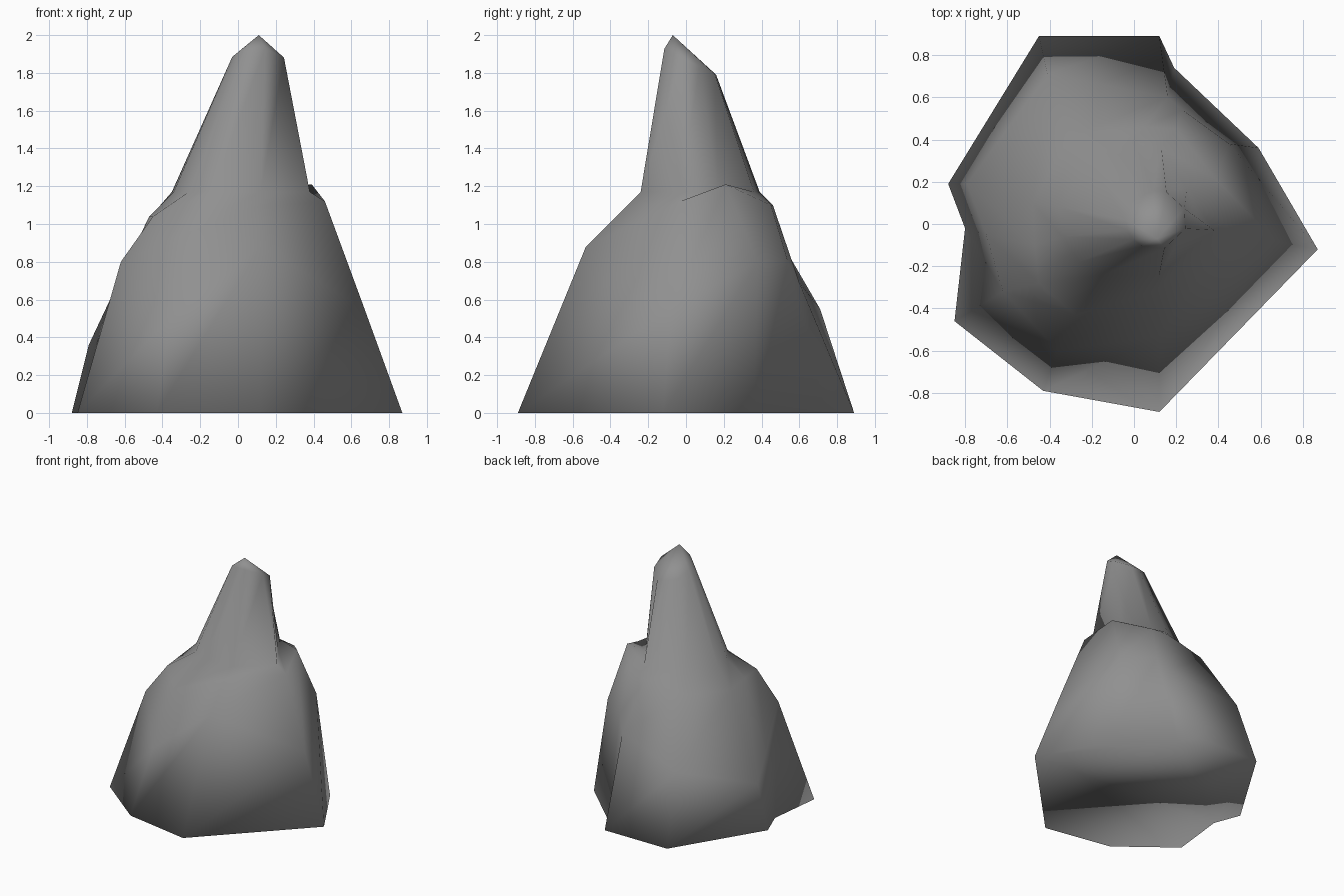
import bpy, bmesh, math

# Ridge columns, counter-clockwise from the right side:
# (base xy), (bulge xyz), (shoulder xyz), (spire foot xy)
columns = [
    ((0.87, -0.12), (0.67, -0.08, 0.55), (0.46, -0.03, 1.12), (0.38, -0.03)),
    ((0.59, 0.36), (0.45, 0.38, 0.80), (0.39, 0.21, 1.21), (0.25, 0.17)),
    ((0.19, 0.74), (0.23, 0.54, 0.80), (0.20, 0.45, 1.10), (0.13, 0.36)),
    ((0.12, 0.89), (0.16, 0.60, 0.69), (0.05, 0.46, 1.10), (0.00, 0.39)),
    ((-0.45, 0.89), (-0.41, 0.71, 0.55), (-0.30, 0.42, 1.05), (-0.21, 0.30)),
    ((-0.88, 0.19), (-0.79, 0.19, 0.36), (-0.48, 0.10, 1.02), (-0.35, 0.08)),
    ((-0.80, -0.02), (-0.70, -0.05, 0.50), (-0.47, -0.10, 1.04), (-0.34, -0.06)),
    ((-0.85, -0.46), (-0.62, -0.32, 0.80), (-0.45, -0.28, 1.04), (-0.26, -0.18)),
    ((-0.43, -0.79), (-0.36, -0.60, 0.50), (-0.28, -0.43, 0.95), (-0.14, -0.24)),
    ((0.12, -0.89), (0.12, -0.53, 0.88), (0.10, -0.32, 1.09), (0.12, -0.24)),
]
FOOT_Z = 1.17


def spire_top(foot):
    # small tilted oval near the peak, lower at the back
    a = math.atan2(foot[1] - 0.08, foot[0] - 0.03)
    dy = 0.14 * math.sin(a)
    return (0.105 + 0.145 * math.cos(a), 0.02 + dy, 1.86 - 0.5 * dy)


rings = [
    [(*c[0], 0) for c in columns],
    [c[1] for c in columns],
    [c[2] for c in columns],
    [(*c[3], FOOT_Z) for c in columns],
    [spire_top(c[3]) for c in columns],
]

# Rock: loft the rings, close the bottom, fan to the peak
bm = bmesh.new()
loops = [[bm.verts.new(p) for p in ring] for ring in rings]
n = len(columns)
for lo, hi in zip(loops, loops[1:]):
    for i in range(n):
        j = (i + 1) % n
        bm.faces.new((lo[i], lo[j], hi[j], hi[i]))
bm.faces.new(loops[0][::-1])
peak = bm.verts.new((0.11, -0.07, 2.0))
for i in range(n):
    bm.faces.new((loops[-1][i], loops[-1][(i + 1) % n], peak))
bmesh.ops.recalc_face_normals(bm, faces=bm.faces)
for f in bm.faces:
    f.smooth = True

mesh = bpy.data.meshes.new("rock_spire")
bm.to_mesh(mesh)
bm.free()
rock = bpy.data.objects.new("rock_spire", mesh)
bpy.context.collection.objects.link(rock)

# Stone colour
stone = bpy.data.materials.new("stone_grey")
stone.diffuse_color = (0.28, 0.28, 0.28, 1)
mesh.materials.append(stone)
